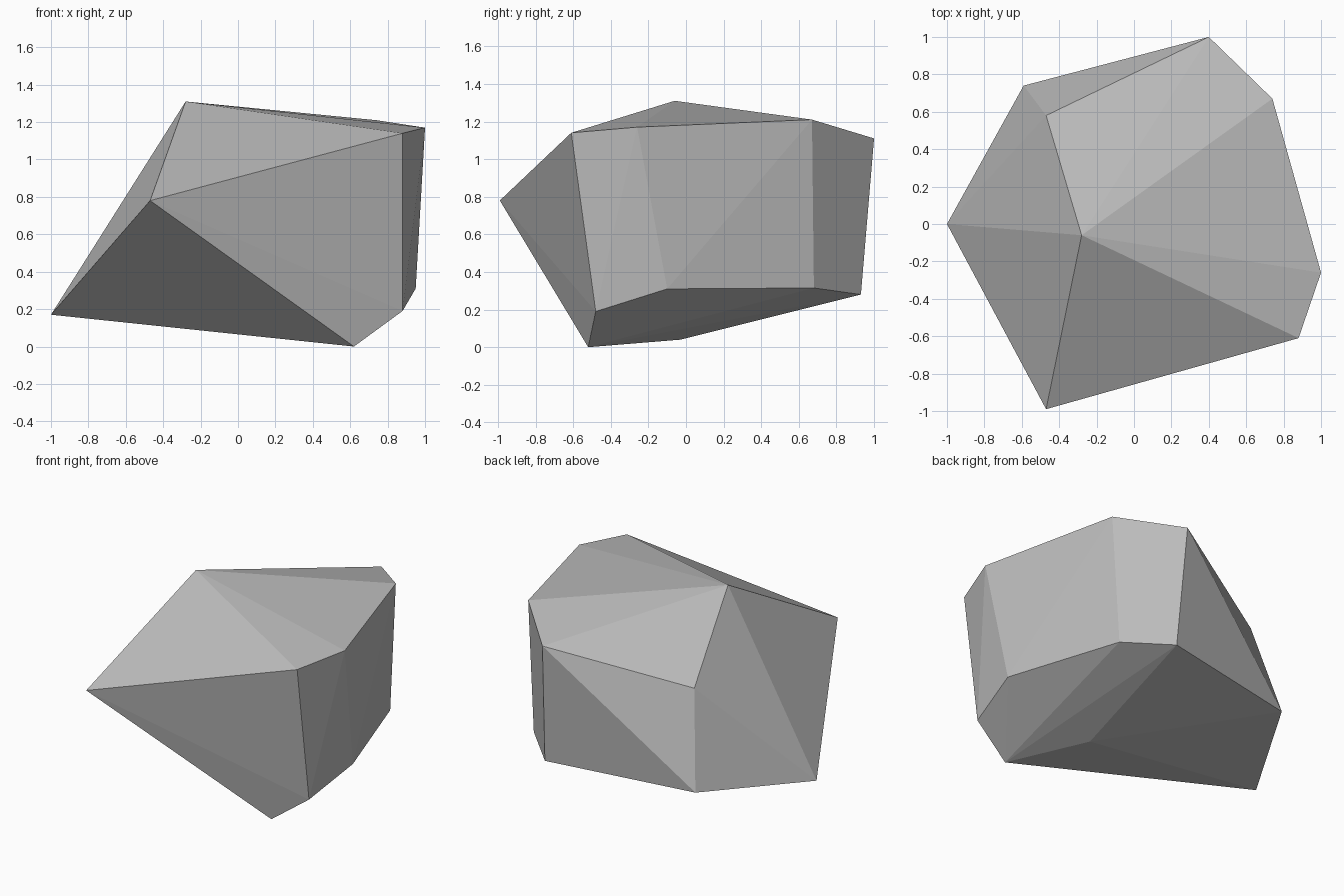
import bpy
import bmesh
import math

if "Cube" in bpy.data.objects:
    bpy.data.objects.remove(bpy.data.objects["Cube"])

# Stone colour
stone = bpy.data.materials.new("stone grey")
stone.diffuse_color = (0.5, 0.5, 0.5, 1.0)
stone.use_nodes = True
stone.node_tree.nodes["Principled BSDF"].inputs["Base Color"].default_value = stone.diffuse_color

# Corners of the rock, whose faces are the hull around them
peak = [(-0.28, -0.06, 1.31)]
upper_rim = [(-0.47, -0.99, 0.78), (0.88, -0.61, 1.14), (1.0, -0.26, 1.17),
             (0.74, 0.67, 1.21), (0.40, 1.0, 1.11), (-0.47, 0.58, 0.89)]
lower_rim = [(-1.0, 0.0, 0.17), (0.62, -0.52, 0.0), (0.88, -0.48, 0.19),
             (0.95, -0.10, 0.31), (0.69, 0.68, 0.315), (0.43, 0.93, 0.28),
             (-0.59, 0.74, 0.26)]
underside = [(0.335, -0.03, 0.04)]

# Faceted boulder
bm = bmesh.new()
for corner in peak + upper_rim + lower_rim + underside:
    bm.verts.new(corner)
bmesh.ops.convex_hull(bm, input=bm.verts[:])
# Join nearly flat neighbours into broad facets
bmesh.ops.dissolve_limit(bm, angle_limit=math.radians(2.0),
                         verts=bm.verts[:], edges=bm.edges[:])
bmesh.ops.recalc_face_normals(bm, faces=bm.faces[:])
mesh = bpy.data.meshes.new("rock")
bm.to_mesh(mesh)
bm.free()
mesh.materials.append(stone)
rock = bpy.data.objects.new("rock", mesh)
bpy.context.collection.objects.link(rock)
